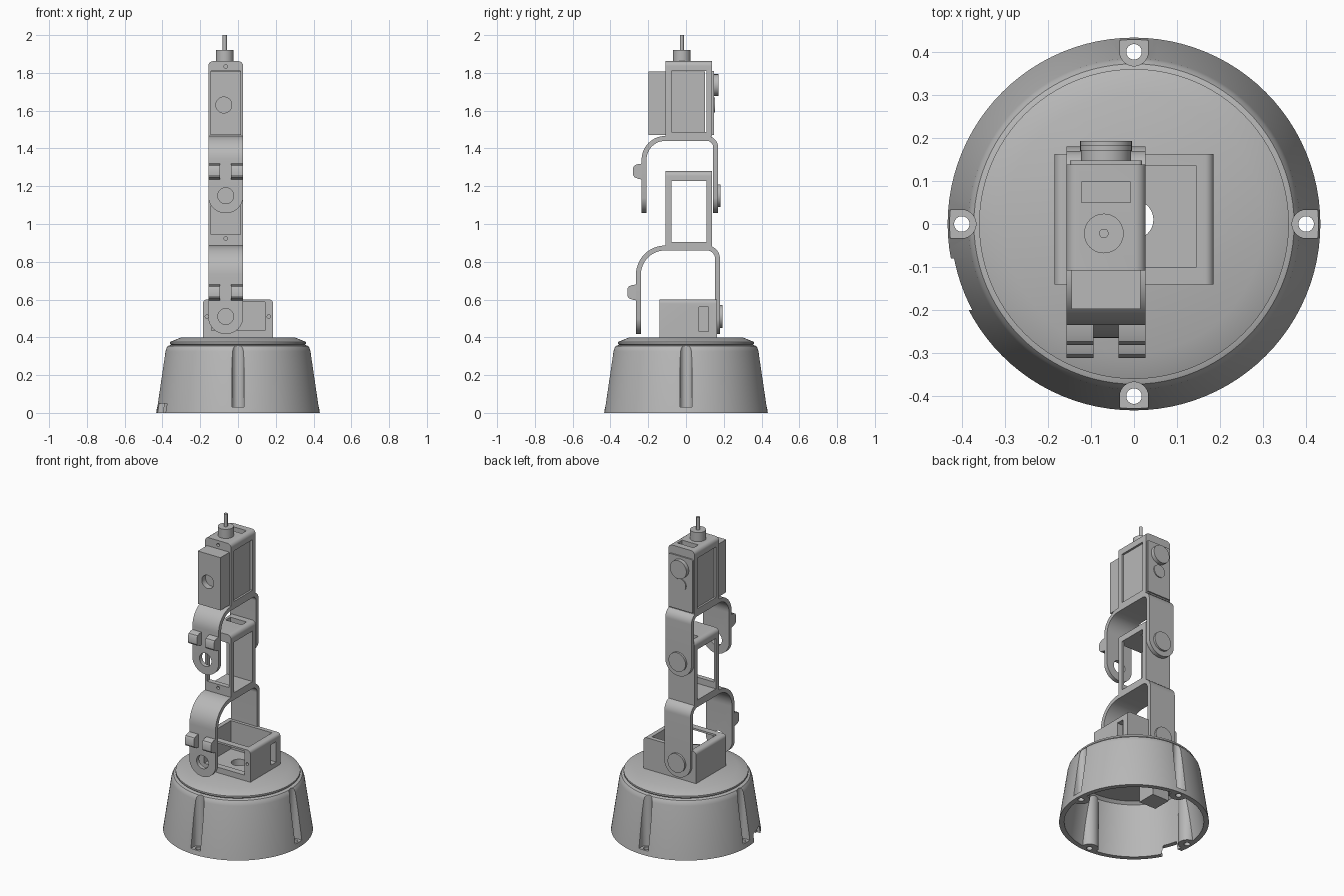
import bpy, bmesh
from math import sin, cos, pi, radians

cube = bpy.data.objects.get("Cube")
if cube:
    bpy.data.objects.remove(cube, do_unlink=True)

GREY = (0.48, 0.48, 0.48, 1)
mat = bpy.data.materials.new("plain grey")
mat.use_nodes = True
mat.diffuse_color = GREY
bsdf = next(n for n in mat.node_tree.nodes if n.type == 'BSDF_PRINCIPLED')
bsdf.inputs["Base Color"].default_value = GREY


# ---------- helpers ----------
def finish(name, bm):
    bmesh.ops.recalc_face_normals(bm, faces=bm.faces)
    me = bpy.data.meshes.new(name)
    bm.to_mesh(me)
    bm.free()
    me.materials.append(mat)
    ob = bpy.data.objects.new(name, me)
    bpy.context.collection.objects.link(ob)
    return ob


def loft(name, rings):
    """Closed solid through a stack of equal-length point rings."""
    bm = bmesh.new()
    loops = [[bm.verts.new(p) for p in ring] for ring in rings]
    n = len(loops[0])
    for a, b in zip(loops, loops[1:]):
        for i in range(n):
            j = (i + 1) % n
            bm.faces.new((a[i], a[j], b[j], b[i]))
    bm.faces.new(loops[0])
    bm.faces.new(loops[-1])
    return finish(name, bm)


def prism(name, pts, axis, a, b):
    """Extrude a 2D outline along an axis from a to b."""
    place = {'X': lambda u, v, d: (d, u, v),
             'Y': lambda u, v, d: (u, d, v),
             'Z': lambda u, v, d: (u, v, d)}[axis]
    return loft(name, [[place(u, v, d) for u, v in pts] for d in (a, b)])


def arc(cu, cv, r, start, end, n=12):
    return [(cu + r * cos(radians(start + (end - start) * i / n)),
             cv + r * sin(radians(start + (end - start) * i / n))) for i in range(n + 1)]


def disc(name, u, v, r, axis, a, b, n=40):
    return prism(name, arc(u, v, r, 0, 360 - 360 / n, n - 1), axis, a, b)


def box(name, x0, x1, y0, y1, z0, z1):
    return prism(name, [(x0, y0), (x1, y0), (x1, y1), (x0, y1)], 'Z', z0, z1)


def lathe(name, profile, n=96):
    return loft(name, [[(r * cos(2 * pi * i / n), r * sin(2 * pi * i / n), z)
                        for i in range(n)] for r, z in profile])


def arch(x0, x1, z0, z1, r):
    """Rectangle outline with rounded top corners."""
    return ([(x0, z0), (x1, z0)] + arc(x1 - r, z1 - r, r, 0, 90, 6)
            + arc(x0 + r, z1 - r, r, 90, 180, 6))


def combine(ob, tools, mode='DIFFERENCE'):
    for tool in tools:
        mod = ob.modifiers.new("cut", 'BOOLEAN')
        mod.operation = mode
        mod.solver = 'EXACT'
        mod.object = tool
        bpy.context.view_layer.objects.active = ob
        bpy.ops.object.modifier_apply(modifier=mod.name)
        bpy.data.objects.remove(tool, do_unlink=True)
    return ob


# ---------- hollow base with four screw slots ----------
shell = lathe("base_shell", [(0.433, 0), (0.385, 0.325), (0.38, 0.342), (0.372, 0.354), (0.355, 0.36)])
cavity = lathe("cavity", [(0.406, -0.02), (0.358, 0.32), (0.34, 0.335)])
spots = [(0.4 * cos(k * pi / 2), 0.4 * sin(k * pi / 2)) for k in range(4)]
combine(cavity, [disc("post", x, y, 0.052, 'Z', -0.1, 0.4) for x, y in spots])
cutters = [cavity]
for k, (x, y) in enumerate(spots):
    outline = [(0.5, -0.033)] + [(0.5, 0.033)] + arc(0.4, 0, 0.033, 90, 270)
    c, s = round(cos(k * pi / 2)), round(sin(k * pi / 2))
    turned = [(u * c - v * s, u * s + v * c) for u, v in outline]
    cutters += [prism("slot", turned, 'Z', 0.03, 0.5),
                disc("screw_hole", x, y, 0.018, 'Z', -0.1, 0.1, 24)]
cutters += [box("cable_notch", -0.5, -0.36, -0.2, -0.08, -0.1, 0.05),
            disc("centre_hole", 0, 0.01, 0.045, 'Z', 0.2, 0.5)]
combine(shell, cutters)

cap = lathe("turntable", [(0.35, 0.355), (0.36, 0.366), (0.36, 0.376), (0.30, 0.40)])
combine(cap, [disc("centre_hole", 0, 0.01, 0.045, 'Z', 0.2, 0.5)])
box("base_motor", -0.22, -0.1, -0.07, 0.05, 0.2, 0.345)

# ---------- open motor tray on the turntable ----------
tray = prism("motor_tray", arch(-0.185, 0.185, 0.395, 0.6, 0.02), 'Y', -0.14, 0.163)
combine(tray, [box("tray_cavity", -0.145, 0.145, -0.1, 0.135, 0.42, 0.7),
               box("front_window", -0.14, 0.144, -0.2, -0.08, 0.435, 0.588),
               box("side_window", 0.13, 0.3, 0.07, 0.12, 0.43, 0.56),
               disc("floor_hole", 0, 0.01, 0.045, 'Z', 0.3, 0.5)]
        + [disc("screw", x, 0.51, 0.009, 'Y', -0.2, -0.11, 16) for x in (-0.165, 0.163)])

# ---------- arm ----------
X0, X1 = -0.157, 0.027
XC, HALF, T = (X0 + X1) / 2, (X1 - X0) / 2, 0.026


def bracket(name, yf, yb, axis_z, top, rf, rb):
    """U-shaped yoke with round lugs, cable hooks and a pivot cap."""
    low = axis_z - 0.2
    outer = ([(yf, low)] + arc(yf + rf, top - rf, rf, 180, 90)
             + arc(yb - rb, top - rb, rb, 90, 0) + [(yb, low)])
    inner = ([(yb - T, low)] + arc(yb - rb, top - rb, rb - T, 0, 90)
             + arc(yf + rf, top - rf, rf - T, 90, 180) + [(yf + T, low)])
    yoke = prism(name, outer + inner, 'X', X0, X1)
    lug = arc(XC, axis_z, HALF + 0.001, 180, 360, 24) + [(X1 + 0.001, top + 0.1), (X0 - 0.001, top + 0.1)]
    combine(yoke, [prism("lug_shape", lug, 'Y', -0.5, 0.5)], 'INTERSECT')
    combine(yoke, [disc("pivot_hole", XC, axis_z, 0.042, 'Y', yf - 0.1, yf + 0.1)])
    disc(name + "_pivot_cap", XC, axis_z, 0.06, 'Y', yb - 0.005, yb + 0.013)
    z = axis_z + 0.085
    hook = [(yf + 0.005, z), (yf - 0.02, z + 0.005), (yf - 0.038, z + 0.012), (yf - 0.046, z + 0.025),
            (yf - 0.046, z + 0.06), (yf - 0.038, z + 0.075), (yf - 0.02, z + 0.082), (yf + 0.005, z + 0.085)]
    for side, a, b in (("right", X0, X0 + 0.063), ("left", X1 - 0.063, X1)):
        prism(name + "_hook_" + side, hook, 'X', a, b)


def holder(name, z, extra=()):
    """Upright motor frame, open at the sides and front."""
    frame = prism(name, arch(X0, X1, z, z + 0.4, 0.025), 'Y', -0.108, 0.138)
    combine(frame, [box("side_opening", X0 - 0.1, X1 + 0.1, -0.077, 0.108, z + 0.025, z + 0.347),
                    box("front_opening", X0 + 0.015, X1 - 0.015, -0.2, -0.05, z + 0.065, z + 0.347),
                    box("top_slot", XC - 0.057, XC + 0.057, 0.05, 0.097, z + 0.3, z + 0.5),
                    disc("low_screw", XC, z + 0.043, 0.01, 'Y', -0.2, -0.09, 16),
                    disc("high_screw", XC, z + 0.372, 0.01, 'Y', -0.2, -0.09, 16)])


bracket("lower_bracket", -0.265, 0.18, 0.51, 0.886, 0.155, 0.07)
holder("elbow_frame", 0.88)
bracket("upper_bracket", -0.235, 0.17, 1.15, 1.466, 0.125, 0.06)
holder("wrist_frame", 1.462)

# ---------- wrist motor ----------
motor = box("wrist_motor", X0 + 0.012, X1 - 0.012, -0.198, 0.1, 1.472, 1.808)
combine(motor, [disc("dimple", XC - 0.01, 1.63, 0.042, 'Y', -0.3, -0.16)])
prism("wrist_back_plate", arch(X0 + 0.008, X1 - 0.008, 1.47, 1.81, 0.01), 'Y', 0.13, 0.147)
disc("wrist_horn", XC, 1.735, 0.058, 'Y', 0.14, 0.172)
disc("wrist_back_button", XC, 1.63, 0.04, 'Y', 0.14, 0.153)

# ---------- tip ----------
disc("tip_collar", XC - 0.005, -0.022, 0.046, 'Z', 1.85, 1.92)
disc("tip_pin", XC - 0.005, -0.022, 0.011, 'Z', 1.91, 2.0, 20)

# smooth curved surfaces, keep hard edges
bpy.ops.object.select_all(action='DESELECT')
for ob in bpy.context.collection.objects:
    if ob.type == 'MESH' and mat.name in ob.data.materials:
        ob.select_set(True)
        bpy.context.view_layer.objects.active = ob
bpy.ops.object.shade_smooth_by_angle(angle=radians(30))
